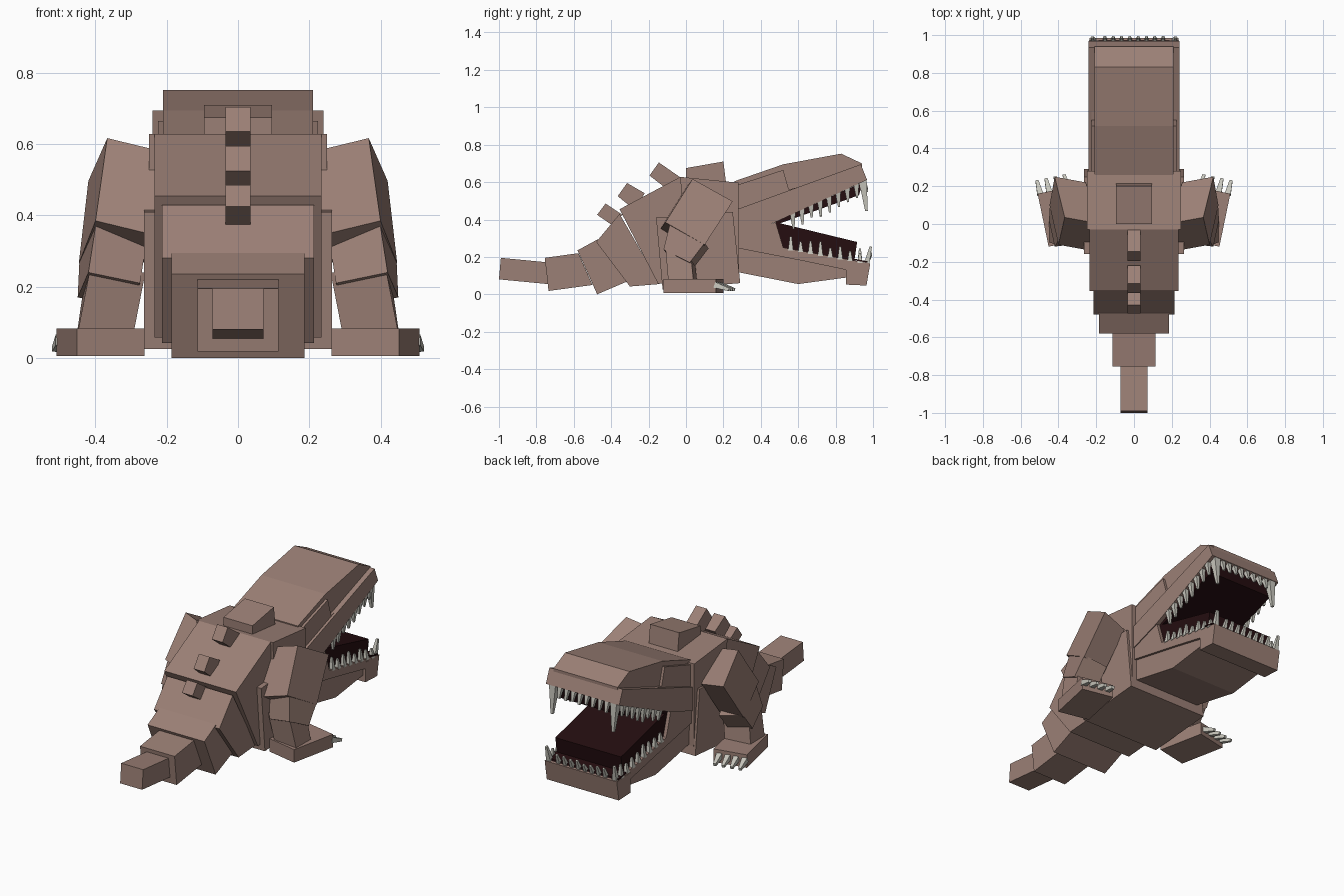
import bpy, bmesh, random
from mathutils import Vector

if "Cube" in bpy.data.objects:
    bpy.data.objects.remove(bpy.data.objects["Cube"])

random.seed(4)


def material(name, rgb):
    m = bpy.data.materials.new(name)
    m.diffuse_color = (*rgb, 1)
    m.use_nodes = True
    m.node_tree.nodes["Principled BSDF"].inputs["Base Color"].default_value = m.diffuse_color
    return m


HIDE = material("brown hide", (0.33, 0.215, 0.18))
MOUTH = material("dark mouth", (0.018, 0.004, 0.005))
BONE = material("pale bone", (0.58, 0.57, 0.51))


def finish(name, bm, mat):
    bmesh.ops.recalc_face_normals(bm, faces=bm.faces)
    me = bpy.data.meshes.new(name)
    bm.to_mesh(me)
    bm.free()
    me.materials.append(mat)
    ob = bpy.data.objects.new(name, me)
    bpy.context.collection.objects.link(ob)
    return ob


def add_prism(bm, a, b):
    """Close two matching rings of points into a solid."""
    va, vb = [bm.verts.new(p) for p in a], [bm.verts.new(p) for p in b]
    bm.faces.new(va)
    bm.faces.new(vb[::-1])
    for i in range(len(va)):
        j = (i + 1) % len(va)
        bm.faces.new((va[j], va[i], vb[i], vb[j]))


def slab(name, half, profile, mat=HIDE):
    """Side profile (y, z) extruded across the body."""
    bm = bmesh.new()
    add_prism(bm, [(-half, y, z) for y, z in profile], [(half, y, z) for y, z in profile])
    return finish(name, bm, mat)


def add_spike(bm, base, tip, w, tip_w):
    """Tapered four-sided tooth or claw."""
    base, tip = Vector(base), Vector(tip)
    d = (tip - base).normalized()
    u = d.cross(Vector((1, 0, 0))).normalized()
    v = d.cross(u)
    ring = [u + v, u - v, -u - v, -u + v]
    add_prism(bm, [base + r * w for r in ring], [tip + r * tip_w for r in ring])


# Tail and back segments, from the tip forward
slab("tail_tip", 0.072, [(-1, .08), (-.99, .195), (-.73, .17), (-.74, .055)])
slab("tail_middle", 0.113, [(-.755, .195), (-.575, .22), (-.50, .05), (-.735, .018)])
slab("tail_base", 0.186, [(-.58, .235), (-.47, .295), (-.30, .075), (-.475, 0)])
slab("hips", 0.214, [(-.48, .28), (-.355, .43), (-.14, .055), (-.30, .042)])
slab("back", 0.235, [(-.355, .455), (-.03, .628), (.05, .06), (-.15, .058)])

# Torso
slab("chest", 0.25, [(-.03, .628), (.28, .597), (.285, .07), (.0, .05)])
slab("belly", 0.264, [(-.16, .41), (.25, .44), (.29, .06), (-.125, .025)])
slab("shoulder_hump", 0.095, [(0, .60), (0, .675), (.2, .71), (.215, .59)])

# Spine plates
for i, p in enumerate([
        [(-.475, .425), (-.43, .485), (-.34, .425), (-.395, .37)],
        [(-.365, .525), (-.315, .595), (-.22, .54), (-.28, .455)],
        [(-.195, .635), (-.145, .705), (-.03, .625), (-.085, .55)]]):
    slab(f"spine_plate_{i + 1}", 0.035, p)

# Head: skull, upper jaw and lower jaw
slab("skull", 0.21, [(.26, .605), (.52, .695), (.83, .752), (.94, .70), (.94, .62), (.26, .42)])
slab("upper_jaw", 0.24, [(.26, .45), (.935, .695), (.968, .612), (.48, .387), (.26, .31)])
slab("temple", 0.225, [(.26, .58), (.52, .665), (.55, .56), (.80, .625), (.80, .58), (.26, .4)])
slab("lower_jaw", 0.235, [(.26, .325), (.48, .385), (.52, .25), (.985, .165),
                          (.86, .13), (.62, .18), (.26, .25)])
slab("jaw_base", 0.22, [(.26, .30), (.62, .20), (.87, .14), (.86, .09), (.60, .055), (.27, .12)])
slab("chin", 0.236, [(.855, .17), (.985, .165), (.965, .047), (.855, .052)])

# Dark mouth lining
slab("mouth_roof", 0.215, [(.478, .387), (.945, .60), (.925, .53), (.49, .375)], MOUTH)
slab("mouth_floor", 0.215, [(.478, .386), (.915, .28), (.90, .178), (.52, .24)], MOUTH)
slab("lip_lining", 0.238, [(.90, .182), (.972, .169), (.97, .177), (.90, .19)], MOUTH)

# Teeth along both sides and the front of each jaw
upper, lower = bmesh.new(), bmesh.new()
for s in (-1, 1):
    for i in range(8):
        t = i / 7
        y, z = .57 + .34 * t, .43 + .155 * t
        h = random.uniform(.055, .085)
        add_spike(upper, (s * .224, y, z + .005), (s * .22, y + .005, z - h), .015, .005)
        y, z = .56 + .37 * t, .24 - .068 * t
        h = random.uniform(.045, .075)
        add_spike(lower, (s * .224, y, z - .005), (s * .222, y, z + h), .014, .005)
    add_spike(upper, (s * .2, .945, .61), (s * .2, .965, .445), .021, .007)
    add_spike(lower, (s * .215, .965, .16), (s * .222, .988, .255), .015, .006)
for i in range(8):
    x = -.154 + .044 * i
    h = random.uniform(.04, .06)
    add_spike(upper, (x, .95, .61), (x, .968, .605 - h), .013, .006)
    add_spike(lower, (x, .965, .165), (x, .99, .165 + h), .012, .006)
finish("upper_teeth", upper, BONE)
finish("lower_teeth", lower, BONE)


# Legs: each joint is a tilted block given by its outer face and an inward offset
def limb(name, side, outer, inward):
    flip = lambda p: (p[0] * side, p[1], p[2])
    bm = bmesh.new()
    add_prism(bm, [flip(p) for p in outer],
              [flip(Vector(p) + Vector(inward)) for p in outer])
    finish(name, bm, HIDE)


for side, tag in ((1, "right"), (-1, "left")):
    limb(f"{tag}_upper_arm", side, [(.367, .035, .617), (.42, .25, .497),
         (.447, .10, .265), (.40, -.11, .385)], (-.165, -.03, -.04))
    limb(f"{tag}_forearm", side, [(.395, -.08, .40), (.445, .10, .275),
         (.45, .02, .17), (.42, -.12, .24)], (-.145, .02, -.03))
    limb(f"{tag}_shin", side, [(.415, -.11, .25), (.43, .025, .22),
         (.452, .04, .07), (.45, -.095, .07)], (-.155, .02, -.01))
    limb(f"{tag}_foot", side, [(.452, -.12, .006), (.51, .16, .006),
         (.51, .16, .083), (.452, -.12, .083)], (-.19, .04, 0))
    bm = bmesh.new()
    for i in range(4):
        x, y = .496 - .048 * i, .155 + .01 * i
        add_spike(bm, (side * x, y, .05), (side * (x + .018), y + .075, .025), .016, .008)
    finish(f"{tag}_claws", bm, BONE)
